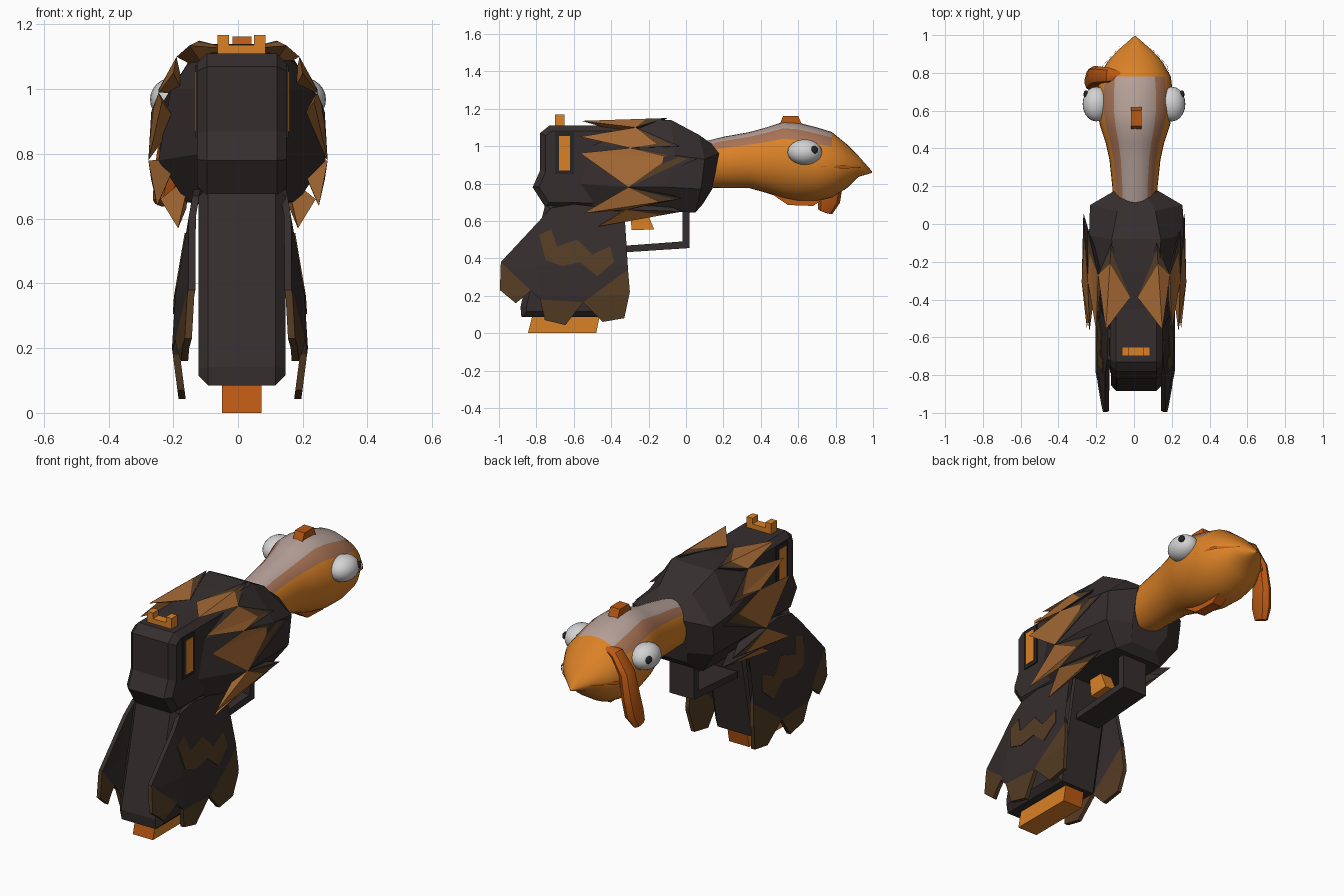
import bpy, bmesh, math
from mathutils import Vector

if "Cube" in bpy.data.objects:
    bpy.data.objects.remove(bpy.data.objects["Cube"])


def material(name, rgb):
    m = bpy.data.materials.new(name)
    m.use_nodes = True
    m.diffuse_color = (*rgb, 1)
    m.node_tree.nodes["Principled BSDF"].inputs["Base Color"].default_value = (*rgb, 1)
    return m


DARK = material("charcoal", (.037, .027, .027))
BROWN = material("dark brown", (.09, .046, .017))
TAN = material("feather tan", (.37, .14, .034))
ORANGE = material("orange", (.7, .22, .02))
RUST = material("rust orange", (.5, .1, .007))
PALE = material("pale skin", (.46, .35, .31))
PINK = material("pink skin", (.39, .17, .09))
WHITE = material("eye white", (.65, .65, .65))
BLACK = material("pupil black", (.02, .017, .017))
CX = .012  # centre line of the body


def finish(name, bm, mats):
    bmesh.ops.recalc_face_normals(bm, faces=bm.faces)
    me = bpy.data.meshes.new(name)
    bm.to_mesh(me)
    bm.free()
    ob = bpy.data.objects.new(name, me)
    bpy.context.collection.objects.link(ob)
    for m in mats:
        me.materials.append(m)
    return ob


def smooth(ob, angle=40):
    bpy.ops.object.select_all(action='DESELECT')
    ob.select_set(True)
    bpy.context.view_layer.objects.active = ob
    bpy.ops.object.shade_smooth_by_angle(angle=math.radians(angle))


def prism(name, pts, half, mat, x=CX, bevel=0):
    """Side profile of (y, z) points, extruded across x."""
    bm = bmesh.new()
    f = bm.faces.new([bm.verts.new((x - half, y, z)) for y, z in pts])
    r = bmesh.ops.extrude_face_region(bm, geom=[f])
    vs = [v for v in r["geom"] if isinstance(v, bmesh.types.BMVert)]
    bmesh.ops.translate(bm, verts=vs, vec=(2 * half, 0, 0))
    if bevel:
        rims = [e for e in bm.edges if abs(e.verts[0].co.x - e.verts[1].co.x) < 1e-5]
        bmesh.ops.bevel(bm, geom=rims, offset=bevel, segments=1, affect='EDGES')
    return finish(name, bm, [mat])


def box(name, x, y, z, mat):
    return prism(name, [(y[0], z[0]), (y[1], z[0]), (y[1], z[1]), (y[0], z[1])],
                 (x[1] - x[0]) / 2, mat, (x[0] + x[1]) / 2)


def loft(rings, strip_material=lambda row, i: 0):
    bm = bmesh.new()
    loops = [[bm.verts.new(p) for p in ring] for ring in rings]
    n = len(loops[0])
    for row, (a, b) in enumerate(zip(loops, loops[1:])):
        for i in range(n):
            f = bm.faces.new((a[i], a[(i + 1) % n], b[(i + 1) % n], b[i]))
            f.material_index = strip_material(row, i)
    bm.faces.new(loops[0])
    bm.faces.new(loops[-1])
    return bm


# Slide, grip and magazine (rust on its end faces)
prism("slide", [(-.78, .87), (-.78, 1.07), (-.73, 1.11), (-.1, 1.11), (-.1, .66),
                (-.75, .67), (-.82, .78)], .138, DARK, bevel=.03)
prism("grip", [(-.75, .7), (-.885, .14), (-.88, .085), (-.44, .085), (-.33, .66)],
      .134, DARK, bevel=.03)
magazine = prism("magazine_base", [(-.82, .1), (-.845, 0), (-.48, 0), (-.46, .1)], .061, ORANGE)
magazine.data.materials.append(RUST)
for f in magazine.data.polygons:
    f.material_index = int(abs(f.normal.y) > .5)

# Shoulder body: half rings of four points, mirrored
half_rings = [
    [(.06, .14, 1.01), (.115, .176, .96), (.115, .14, .77), (.08, .09, .69)],
    [(.1, .07, 1.06), (.245, .1, .93), (.24, .08, .77), (.15, .05, .645)],
    [(.13, -.08, 1.14), (.25, -.06, .95), (.255, -.1, .78), (.16, -.1, .65)],
    [(.125, -.25, 1.135), (.22, -.3, 1.0), (.258, -.31, .78), (.17, -.3, .65)],
    [(.09, -.45, 1.11), (.13, -.52, 1.0), (.13, -.58, .8), (.12, -.5, .66)]]
finish("shoulder_body", loft([[(CX + x, y, z) for x, y, z in h] +
                              [(CX - x, y, z) for x, y, z in reversed(h)]
                              for h in half_rings]), [DARK])

# Trigger guard and trigger
prism("trigger_guard", [(-.36, .43), (.02, .455), (.02, .67), (-.02, .67),
                        (-.02, .49), (-.36, .465)], .075, DARK)
prism("trigger", [(-.3, .65), (-.29, .55), (-.17, .555), (-.21, .65)], .035, ORANGE)

# Rear sight: base with two prongs
box("rear_sight_base", (-.063, .085), (-.7, -.65), (1.1, 1.137), ORANGE)
for side, x in (("right", -.063), ("left", .05)):
    box(side + "_sight_prong", (x, x + .035), (-.7, -.65), (1.13, 1.168), ORANGE)

# Side ports: dark frame with orange inset
for s, side in ((1, "left"), (-1, "right")):
    x = CX + s * .14
    box(side + "_port_frame", (x - .004, x + .004), (-.7, -.6), (.85, 1.075), BLACK)
    x += s * .003
    box(side + "_port", (x - .004, x + .004), (-.68, -.62), (.87, 1.055), ORANGE)


def feather(name, s, tip, a, root, b):
    """Folded wedge: tan towards the tip, brown chevron, dark root, closed towards the body."""
    tip, a, root, b = [Vector((s * p[0], p[1], p[2])) for p in (tip, a, root, b)]
    bm = bmesh.new()
    vt, va, vb = [bm.verts.new(p) for p in (tip, a, b)]
    inner = bm.verts.new(((a + b + root) / 3).lerp(Vector((s * .05, -.25, .9)), .35))
    prev = vt
    for i, t in enumerate((.76, .92, 1)):
        cur = bm.verts.new(tip.lerp(root, t))
        for w in (va, vb):
            bm.faces.new((prev, w, cur)).material_index = i
        prev = cur
    for w in (va, vb):
        bm.faces.new((vt, w, inner))
        bm.faces.new((prev, w, inner)).material_index = 2
    finish(name, bm, [TAN, BROWN, DARK])


# Wing feathers: tip, upper side, root, lower side
wing = {
    "top": ((.15, -.56, 1.135), (.02, -.39, 1.125), (.12, -.1, 1.15), (.19, -.27, 1.1)),
    "upper": ((.2, -.567, 1.05), (.19, -.27, 1.1), (.245, -.03, 1.0), (.245, -.3, .99)),
    "middle": ((.235, -.567, .963), (.245, -.3, .99), (.268, .06, .93), (.277, -.31, .78)),
    "lower": ((.25, -.55, .64), (.277, -.31, .78), (.268, -.02, .72), (.24, -.32, .66)),
    "bottom": ((.185, -.47, .57), (.24, -.32, .66), (.2, -.02, .65), (.16, -.25, .63))}

# Tail panels over the grip, folded outwards going down
tail_upper = [(-.6, .69), (-.72, .67), (-.99, .38), (-.81, .24), (-.78, .18), (-.55, .165),
              (-.31, .34), (-.36, .44), (-.33, .58), (-.33, .66)]
tail_tips = {
    "rear": [(-.99, .38), (-.995, .23), (-.91, .16), (-.81, .24)],
    "middle": [(-.78, .18), (-.755, .07), (-.645, .043), (-.55, .165)],
    "front": [(-.55, .165), (-.445, .06), (-.33, .08), (-.3, .22), (-.31, .34)]}
zigzag = [(-.785, .525), (-.72, .555), (-.69, .465), (-.58, .5), (-.5, .42), (-.405, .465),
          (-.385, .38), (-.475, .305), (-.565, .38), (-.66, .36), (-.75, .39)]


def panel_x(y, z):
    rear = .035 * max(0, (-.78 - y) / .2)
    if z > .36:
        return .2 - .17 * (z - .36) - rear
    return .2 + .0625 * (.36 - z) - rear if z > .2 else .21 + .13 * (z - .2) - rear


def panel(name, s, pts, mat, lift=0, thick=.022):
    bm = bmesh.new()
    bm.faces.new([bm.verts.new((0, y, z)) for y, z in pts])
    bmesh.ops.triangulate(bm, faces=bm.faces)
    for co, no in (((0, 0, .36), (0, 0, 1)), ((0, 0, .2), (0, 0, 1)), ((0, -.78, 0), (0, 1, 0))):
        bmesh.ops.bisect_plane(bm, geom=bm.verts[:] + bm.edges[:] + bm.faces[:],
                               plane_co=co, plane_no=no)
    for v in bm.verts:
        v.co.x = s * (panel_x(v.co.y, v.co.z) + lift) + CX / 2
    r = bmesh.ops.extrude_face_region(bm, geom=bm.faces[:])
    vs = [v for v in r["geom"] if isinstance(v, bmesh.types.BMVert)]
    bmesh.ops.translate(bm, verts=vs, vec=(-s * thick, 0, 0))
    finish(name, bm, [mat])


for s, side in ((1, "left"), (-1, "right")):
    for key, pts in wing.items():
        feather(f"{side}_{key}_wing_feather", s, *pts)
    panel(side + "_tail_panel", s, tail_upper, DARK)
    panel(side + "_tail_zigzag", s, zigzag, BROWN, .004, .008)
    for key, pts in tail_tips.items():
        panel(f"{side}_{key}_tail_tip", s, pts, BROWN)

# Neck, head and beak: (y, half width, top, bottom)
sections = [(.08, .115, 1.02, .78), (.2, .12, 1.05, .775), (.34, .135, 1.075, .775),
            (.43, .155, 1.1, .75), (.52, .185, 1.13, .72), (.6, .2, 1.125, .705),
            (.7, .2, 1.1, .705), (.78, .19, 1.075, .725), (.86, .145, 1.01, .775),
            (.92, .09, .95, .835), (.995, .004, .865, .857)]
N = 32
rings = []
for y, w, top, bot in sections:
    mid, h = (top + bot) / 2, (top - bot) / 2
    rings.append([(.005 + w * math.cos(math.tau * i / N), y,
                   mid + h * math.sin(math.tau * i / N)) for i in range(N)])


def skin(row, i):
    """Pale crown, pink bands beside it, orange elsewhere and on the beak."""
    if row > 6:
        return 0
    return 1 if 5 <= i <= 10 else 2 if 3 <= i <= 12 else 0


smooth(finish("head", loft(rings, skin), [ORANGE, PALE, PINK]))

# Mouth line, throat wattle and crest
for s, side in ((1, "left"), (-1, "right")):
    bm = bmesh.new()
    vs = [bm.verts.new((.005 + s * x, y, z)) for x, y, z in
          ((.2, .72, .89), (.168, .84, .897), (.07, .95, .885), (.17, .84, .88))]
    bm.faces.new(vs)
    finish(side + "_mouth_line", bm, [RUST])
prism("throat_wattle", [(.42, .77), (.545, .685), (.68, .68), (.77, .74), (.6, .8)], .03, RUST)
prism("crest", [(.49, 1.09), (.52, 1.162), (.6, 1.162), (.63, 1.09)], .029, RUST)


def ball(name, loc, scale, mat):
    bm = bmesh.new()
    bmesh.ops.create_uvsphere(bm, u_segments=20, v_segments=12, radius=1)
    for v in bm.verts:
        v.co = Vector(loc) + Vector(a * b for a, b in zip(v.co, scale))
    smooth(finish(name, bm, [mat]), 60)


# Eyes
for s, side in ((1, "left"), (-1, "right")):
    ball(side + "_eye", (s * .2, .635, .968), (.072, .092, .068), WHITE)
    ball(side + "_pupil", (s * .254, .686, .98), (.013, .021, .02), BLACK)

# Hanging snood on the right side of the beak
path = [((-.04, .775, 1.04), .02), ((-.13, .785, 1.02), .042), ((-.19, .785, .93), .05),
        ((-.21, .78, .8), .058), ((-.22, .765, .71), .06), ((-.235, .745, .65), .04)]
rings = []
for i, (p, r) in enumerate(path):
    d = (Vector(path[min(i + 1, 5)][0]) - Vector(path[max(i - 1, 0)][0])).normalized()
    side = Vector((0, 1, 0)).cross(d).normalized()
    up = d.cross(side)
    rings.append([Vector(p) + side * (r * .7 * math.cos(math.tau * k / 8)) +
                  up * (r * math.sin(math.tau * k / 8)) for k in range(8)])
smooth(finish("snood", loft(rings), [RUST]))
